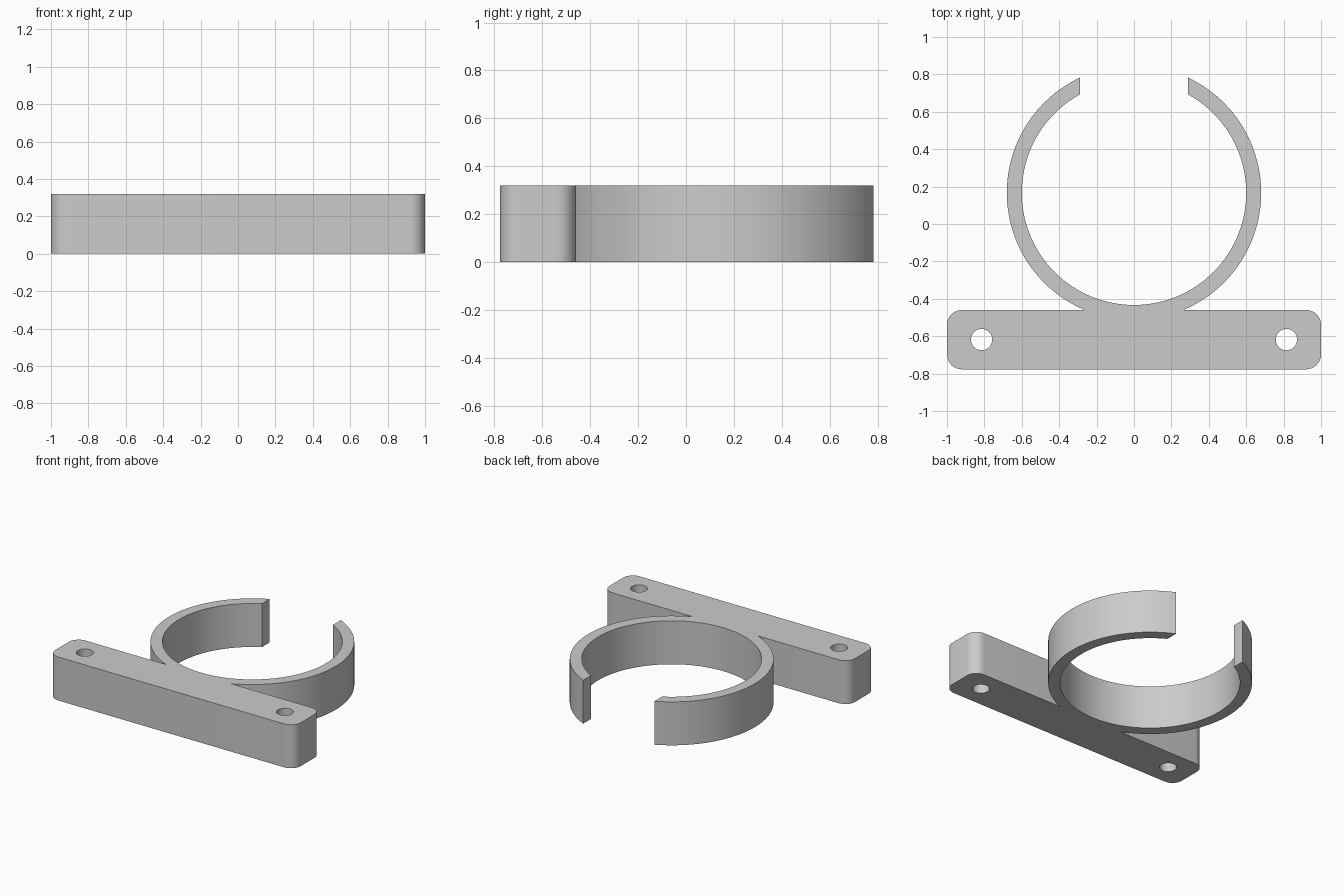
import bpy, bmesh
from math import cos, sin, pi, asin, acos

if "Cube" in bpy.data.objects:
    bpy.data.objects.remove(bpy.data.objects["Cube"])

HEIGHT = 0.32
BAR_FRONT, BAR_BACK, CORNER = -0.777, -0.46, 0.08
RING_Y, OUTER, INNER, GAP = 0.167, 0.68, 0.60, 0.29
HOLE_X, HOLE_Y, HOLE_R = 0.815, -0.618, 0.057


def arc(cx, cy, r, start, end, steps):
    """Points along a circular arc."""
    angles = [start + (end - start) * i / steps for i in range(steps + 1)]
    return [(cx + r * cos(a), cy + r * sin(a)) for a in angles]


# Right half of the bar and outer ring, from the front centre to the clip opening
inset = 1 - CORNER
join = asin((BAR_BACK - RING_Y) / OUTER)
half = arc(inset, BAR_FRONT + CORNER, CORNER, -pi / 2, 0, 10)
half += arc(inset, BAR_BACK - CORNER, CORNER, 0, pi / 2, 10)
half += arc(0, RING_Y, OUTER, join, acos(GAP / OUTER), 48)

# Inner wall of the ring, then the mirrored left half
lip = acos(GAP / INNER)
inner_wall = arc(0, RING_Y, INNER, lip, -pi - lip, 100)
outline = half + inner_wall + [(-x, y) for x, y in reversed(half)]

# Screw holes in the bar
holes = [arc(side * HOLE_X, HOLE_Y, HOLE_R, 0, 2 * pi, 40)[:-1] for side in (-1, 1)]

# Filled profile extruded to the full height
profile = bpy.data.curves.new("clip_profile", "CURVE")
profile.dimensions = "2D"
profile.fill_mode = "BOTH"
profile.extrude = HEIGHT / 2
for loop in [outline] + holes:
    spline = profile.splines.new("POLY")
    spline.points.add(len(loop) - 1)
    for point, (x, y) in zip(spline.points, loop):
        point.co = (x, y, 0, 1)
    spline.use_cyclic_u = True

helper = bpy.data.objects.new("clip_profile", profile)
bpy.context.collection.objects.link(helper)
bpy.context.view_layer.update()
evaluated = helper.evaluated_get(bpy.context.evaluated_depsgraph_get())
mesh = bpy.data.meshes.new_from_object(evaluated)
bpy.data.objects.remove(helper)

# Weld the caps to the walls and stand the part on the ground
bm = bmesh.new()
bm.from_mesh(mesh)
bmesh.ops.remove_doubles(bm, verts=bm.verts, dist=0.0001)
bmesh.ops.translate(bm, verts=bm.verts, vec=(0, 0, HEIGHT / 2))
bmesh.ops.recalc_face_normals(bm, faces=bm.faces)
bm.to_mesh(mesh)
bm.free()

clip = bpy.data.objects.new("mounting_clip", mesh)
bpy.context.collection.objects.link(clip)

# Plain grey finish
grey = bpy.data.materials.new("light_grey")
grey.use_nodes = True
colour = (0.6, 0.6, 0.6, 1)
grey.diffuse_color = colour
grey.node_tree.nodes["Principled BSDF"].inputs["Base Color"].default_value = colour
mesh.materials.clear()
mesh.materials.append(grey)

bpy.ops.object.select_all(action="DESELECT")
clip.select_set(True)
bpy.context.view_layer.objects.active = clip
bpy.ops.object.shade_smooth_by_angle(angle=pi / 6)
